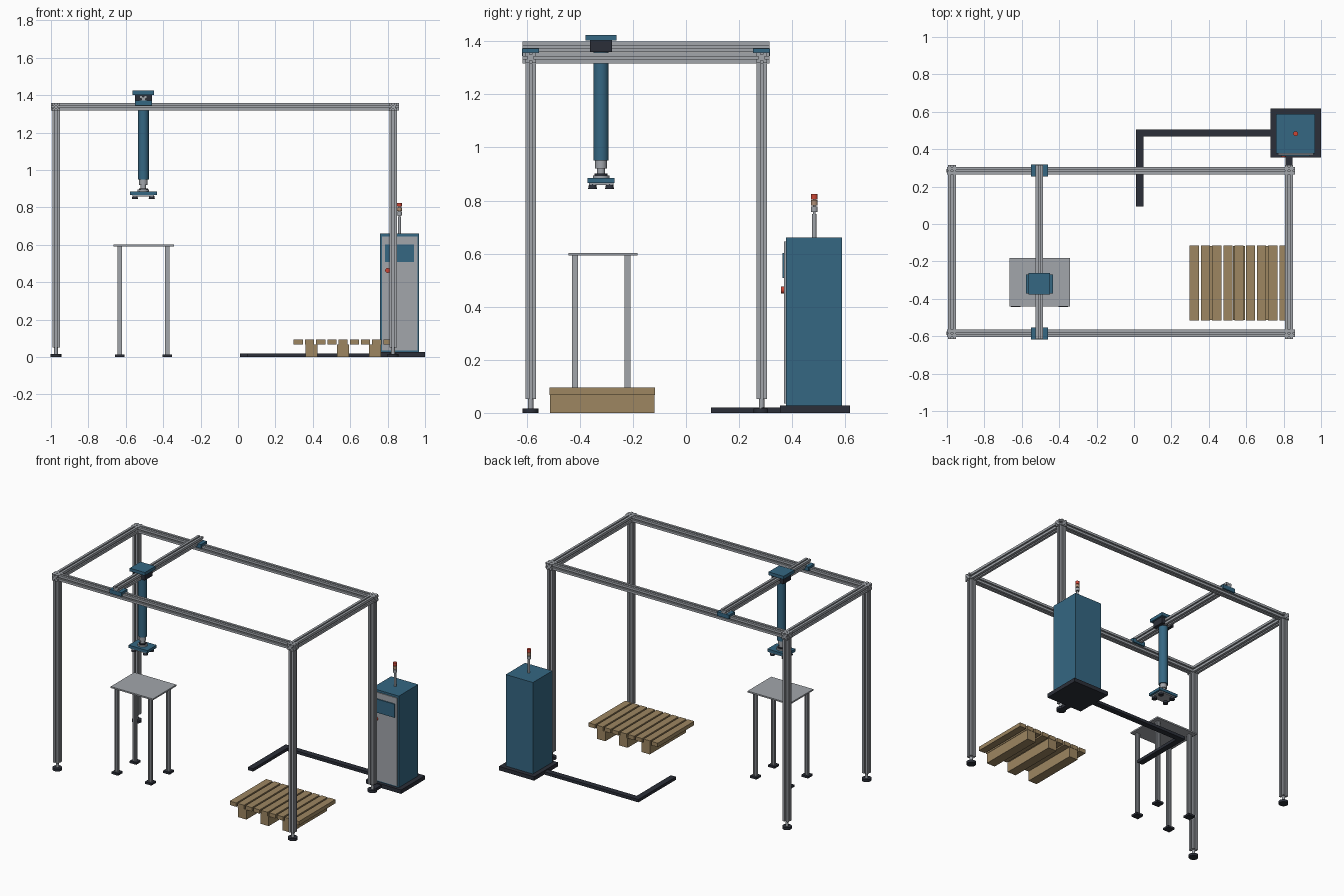
import bpy, bmesh, math
from mathutils import Vector

if "Cube" in bpy.data.objects:
    bpy.data.objects.remove(bpy.data.objects["Cube"])


def material(name, rgb):
    m = bpy.data.materials.new(name)
    m.diffuse_color = (*rgb, 1)
    m.use_nodes = True
    m.node_tree.nodes["Principled BSDF"].inputs["Base Color"].default_value = m.diffuse_color
    return m


GREY = material("aluminium grey", (0.36, 0.38, 0.41))
BLUE = material("machine blue", (0.035, 0.135, 0.225))
DARK = material("dark rubber", (0.024, 0.028, 0.04))
WOOD = material("pallet wood", (0.34, 0.24, 0.12))
RED = material("signal red", (0.6, 0.06, 0.035))
AMBER = material("signal tan", (0.42, 0.27, 0.18))


def finish(bm, name, mat):
    bmesh.ops.recalc_face_normals(bm, faces=bm.faces[:])
    me = bpy.data.meshes.new(name)
    bm.to_mesh(me)
    bm.free()
    me.materials.append(mat)
    ob = bpy.data.objects.new(name, me)
    bpy.context.collection.objects.link(ob)
    return ob


def box(name, x0, x1, y0, y1, z0, z1, mat):
    bm = bmesh.new()
    bmesh.ops.create_cube(bm, size=1)
    for v in bm.verts:
        v.co = ((x0 + x1) / 2 + v.co.x * (x1 - x0),
                (y0 + y1) / 2 + v.co.y * (y1 - y0),
                (z0 + z1) / 2 + v.co.z * (z1 - z0))
    return finish(bm, name, mat)


def cyl(name, x, y, z0, z1, r, mat, r2=None, axis="Z"):
    bm = bmesh.new()
    bmesh.ops.create_cone(bm, cap_ends=True, segments=24, radius1=r,
                          radius2=r if r2 is None else r2, depth=z1 - z0)
    for f in bm.faces:
        f.smooth = len(f.verts) == 4
    for e in bm.edges:
        e.smooth = all(f.smooth for f in e.link_faces)
    ob = finish(bm, name, mat)
    ob.location = (x, y, (z0 + z1) / 2)
    return ob


def slotted_bar(name, start, end, width, mat=GREY):
    """Square extrusion with a slot along each of its four sides."""
    start, end = Vector(start), Vector(end)
    h, s, d = width / 2, width * 0.11, width * 0.22
    side = [(-h, -h), (-s, -h), (-s, -h + d), (s, -h + d), (s, -h)]
    ring = []
    for k in range(4):
        c, n = round(math.cos(k * math.pi / 2)), round(math.sin(k * math.pi / 2))
        ring += [(c * x - n * y, n * x + c * y) for x, y in side]
    axis = (end - start).normalized()
    u = Vector((0, 0, 1)) if abs(axis.z) < 0.5 else Vector((1, 0, 0))
    w = axis.cross(u)
    bm = bmesh.new()
    loops = [[bm.verts.new(p + u * a + w * b) for a, b in ring] for p in (start, end)]
    n = len(ring)
    for i in range(n):
        j = (i + 1) % n
        bm.faces.new((loops[0][i], loops[0][j], loops[1][j], loops[1][i]))
    for lp in loops:
        bm.faces.new(lp)
    return finish(bm, name, mat)


# Gantry frame: posts on levelling feet, crossing top beams
XS, YS, W = (-0.973, 0.829), (-0.585, 0.285), 0.04
for x in XS:
    for y in YS:
        slotted_bar("frame_post", (x, y, 0.052), (x, y, 1.32), W)
        cyl("frame_foot_stem", x, y, 0.015, 0.06, 0.01, GREY)
        cyl("frame_foot_pad", x, y, 0, 0.017, 0.03, DARK)
    slotted_bar("end_beam", (x, -0.615, 1.337), (x, 0.315, 1.337), W + 0.002)
for y in YS:
    slotted_bar("long_beam", (-1.0, y, 1.338), (0.86, y, 1.338), W)

# Travelling cross beam on two saddles
CX, CY = -0.506, -0.32
slotted_bar("cross_beam", (CX, -0.615, 1.379), (CX, 0.315, 1.379), W)
for y in YS:
    box("beam_saddle", CX - 0.046, CX + 0.046, y - 0.032, y + 0.032, 1.345, 1.373, BLUE)

# Carriage, lift column and wrist
box("carriage_block", CX - 0.046, CX + 0.046, CY - 0.042, CY + 0.042, 1.36, 1.402, DARK)
box("carriage_cap", CX - 0.058, CX + 0.058, CY - 0.058, CY + 0.058, 1.402, 1.424, BLUE)
cyl("lift_column", CX, CY, 0.95, 1.362, 0.029, BLUE)
cyl("wrist_upper", CX, CY, 0.92, 0.952, 0.022, GREY)
cyl("wrist_neck", CX, CY, 0.9, 0.922, 0.015, GREY)
cyl("wrist_ring", CX, CY, 0.893, 0.902, 0.024, DARK)
cyl("wrist_flange", CX, CY, 0.883, 0.895, 0.031, GREY)

# Gripper plate with four suction cups
box("gripper_plate", CX - 0.072, CX + 0.072, CY - 0.051, CY + 0.051, 0.866, 0.885, BLUE)
box("gripper_underplate", CX - 0.058, CX + 0.058, CY - 0.046, CY + 0.046, 0.859, 0.867, GREY)
for sx in (-1, 1):
    for sy in (-1, 1):
        cyl("suction_cup", CX + sx * 0.045, CY + sy * 0.032, 0.844, 0.862, 0.017, DARK, 0.013)

# Work table
box("table_top", -0.665, -0.343, -0.442, -0.183, 0.592, 0.602, GREY)
for x in (-0.633, -0.378):
    for y in (-0.418, -0.22):
        slotted_bar("table_leg", (x, y, 0.012), (x, y, 0.592), 0.023)
        box("table_foot", x - 0.025, x + 0.025, y - 0.025, y + 0.025, 0, 0.014, DARK)

# Pallet: three runners under nine slats
for x in (0.392, 0.562, 0.732):
    box("pallet_runner", x - 0.032, x + 0.032, -0.513, -0.118, 0, 0.068, WOOD)
for i in range(9):
    x = 0.322 + i * 0.06
    box("pallet_slat", x - 0.0245, x + 0.0245, -0.515, -0.116, 0.068, 0.095, WOOD)

# Control cabinet
box("cabinet_base", 0.73, 1.0, 0.355, 0.617, 0, 0.027, DARK)
box("cabinet_body", 0.76, 0.968, 0.376, 0.588, 0.027, 0.66, BLUE)
box("cabinet_door", 0.769, 0.959, 0.37, 0.377, 0.036, 0.645, GREY)
box("cabinet_screen", 0.787, 0.942, 0.363, 0.371, 0.508, 0.602, BLUE)
button = cyl("stop_button", 0.8, 0.364, 0.456, 0.47, 0.013, RED)
button.rotation_euler = (math.pi / 2, 0, 0)

# Signal tower on the cabinet
LX, LY = 0.864, 0.483
cyl("lamp_pole", LX, LY, 0.658, 0.75, 0.008, GREY)
for z0, z1, mat in ((0.757, 0.777, GREY), (0.782, 0.801, AMBER), (0.804, 0.825, RED)):
    cyl("signal_lamp", LX, LY, z0, z1, 0.013, mat)
cyl("lamp_core", LX, LY, 0.745, 0.81, 0.005, GREY)

# Floor cable ducts
box("duct_long", 0.01, 0.735, 0.467, 0.506, 0, 0.02, DARK)
box("duct_end", 0.01, 0.05, 0.094, 0.47, 0, 0.02, DARK)
box("duct_to_post", 0.81, 0.848, 0.285, 0.36, 0, 0.02, DARK)
